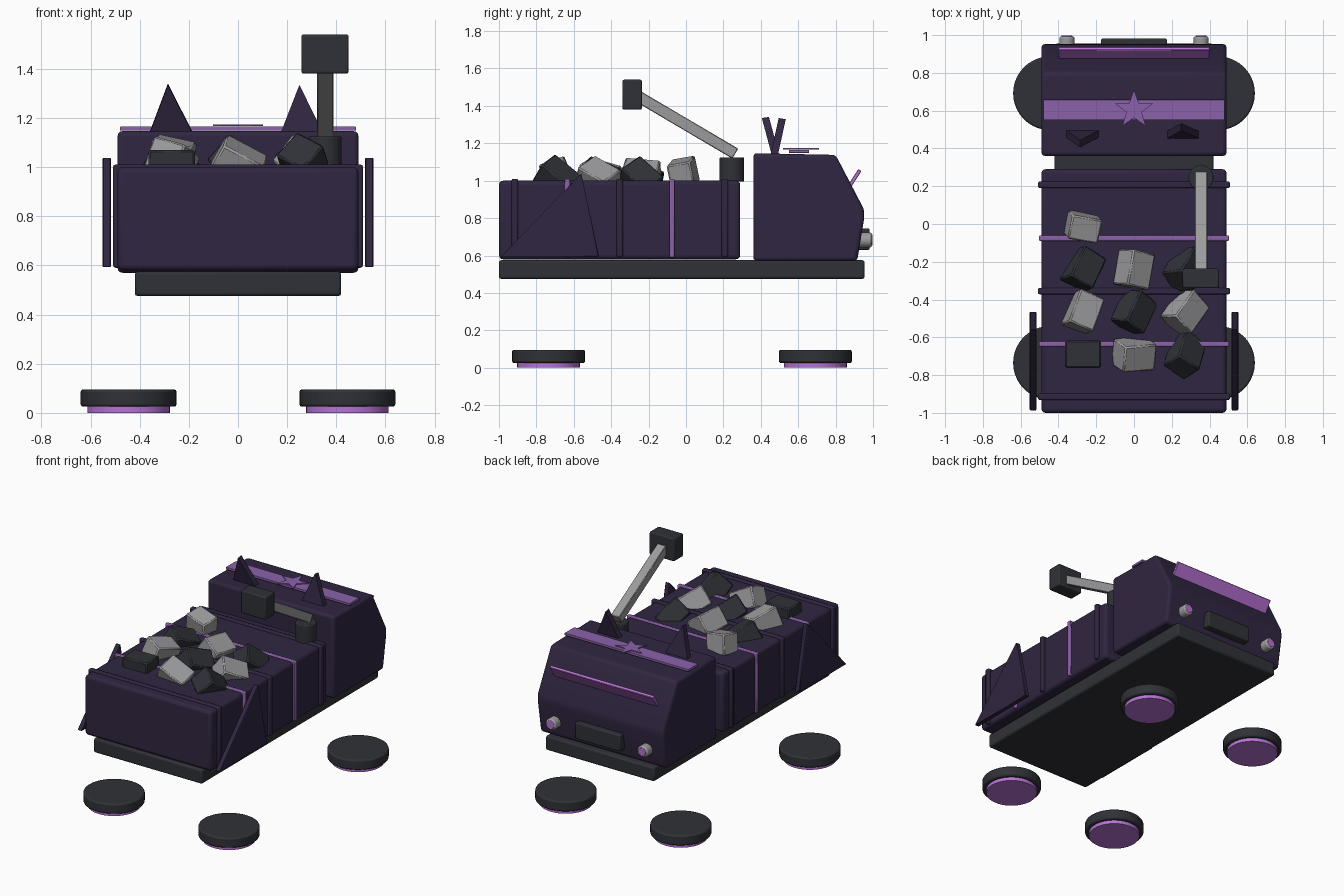
import bpy, bmesh, math
from mathutils import Vector, Matrix

if "Cube" in bpy.data.objects:
    bpy.data.objects.remove(bpy.data.objects["Cube"])


def material(name, rgb):
    m = bpy.data.materials.new(name)
    m.diffuse_color = (*rgb, 1)
    m.use_nodes = True
    m.node_tree.nodes["Principled BSDF"].inputs["Base Color"].default_value = m.diffuse_color
    return m


BODY = material("dark purple", (0.03, 0.019, 0.052))
DARK = material("charcoal", (0.029, 0.031, 0.038))
GREY = material("mid grey", (0.33, 0.33, 0.34))
TRIM = material("muted purple", (0.26, 0.12, 0.40))
GLOW = material("bright purple", (0.48, 0.17, 0.66))


def finish(name, bm, mat, bevel=0, segments=2, smooth=False):
    bmesh.ops.recalc_face_normals(bm, faces=bm.faces)
    me = bpy.data.meshes.new(name)
    bm.to_mesh(me)
    bm.free()
    me.materials.append(mat)
    ob = bpy.data.objects.new(name, me)
    bpy.context.collection.objects.link(ob)
    if bevel:
        mod = ob.modifiers.new("edge bevel", 'BEVEL')
        mod.width, mod.segments = bevel, segments
        mod.limit_method = 'ANGLE'
    if smooth:
        bpy.ops.object.select_all(action='DESELECT')
        ob.select_set(True)
        bpy.context.view_layer.objects.active = ob
        bpy.ops.object.shade_smooth_by_angle(angle=math.radians(35))
    return ob


def box(name, lo, hi, mat, bevel=0, segments=2):
    lo, hi = Vector(lo), Vector(hi)
    bm = bmesh.new()
    bmesh.ops.create_cube(bm, size=1, matrix=Matrix.Translation((lo + hi) / 2) @ Matrix.Diagonal((*(hi - lo), 1)))
    return finish(name, bm, mat, bevel, segments, bevel > 0)


def turned_box(name, loc, size, rot, mat, bevel=0):
    """Box with its rotation, in degrees, on the object."""
    h = Vector(size) / 2
    ob = box(name, -h, h, mat, bevel, 1)
    ob.location = loc
    ob.rotation_euler = [math.radians(a) for a in rot]
    return ob


def cylinder(name, loc, r, depth, mat, along_y=False, bevel=0):
    bm = bmesh.new()
    rot = Matrix.Rotation(math.pi / 2, 4, 'X') if along_y else Matrix()
    bmesh.ops.create_cone(bm, cap_ends=True, segments=40, radius1=r, radius2=r, depth=depth,
                          matrix=Matrix.Translation(loc) @ rot)
    return finish(name, bm, mat, bevel, 2, True)


def prism(name, pts, offset, mat, bevel=0, segments=2):
    """Extrude a flat outline along the offset."""
    bm = bmesh.new()
    face = bm.faces.new([bm.verts.new(p) for p in pts])
    ext = bmesh.ops.extrude_face_region(bm, geom=[face])
    bmesh.ops.translate(bm, vec=offset, verts=[v for v in ext["geom"] if isinstance(v, bmesh.types.BMVert)])
    return finish(name, bm, mat, bevel, segments, bevel > 0)


# Chassis and cargo bed
box("chassis", (-0.42, -1.0, 0.475), (0.42, 0.955, 0.575), DARK, 0.012)
box("cargo_bed", (-0.49, -1.0, 0.58), (0.49, 0.29, 1.0), BODY, 0.022, 3)

# Cab
profile = [(0.36, 0.57), (0.36, 1.147), (0.80, 1.138), (0.95, 0.85), (0.953, 0.80), (0.915, 0.57)]
prism("cab", [(-0.49, y, z) for y, z in profile], (0.98, 0, 0), BODY, 0.02, 3)

# Ribs and light bands wrapped round the bed
for i, y in enumerate((-0.915, -0.355, 0.208)):
    box(f"bed_rib_{i}", (-0.508, y - 0.017, 0.592), (0.508, y + 0.017, 1.01), BODY, 0.008)
for i, y in enumerate((-0.635, -0.075)):
    box(f"bed_band_{i}", (-0.504, y - 0.014, 0.59), (0.504, y + 0.014, 1.008), TRIM, 0.006)

# Side fins
for side in (-1, 1):
    prism("side_fin", [(side * 0.516, y, z) for y, z in ((-0.99, 0.593), (-0.56, 1.04), (-0.465, 0.593))],
          (side * 0.036, 0, 0), BODY, 0.004, 1)

# Hover wheels with glowing undersides
for x in (-0.445, 0.445):
    for y in (-0.735, 0.692):
        cylinder("hover_wheel", (x, y, 0.0605), 0.195, 0.071, DARK, bevel=0.01)
        cylinder("hover_glow", (x, y, 0.0175), 0.168, 0.035, GLOW)

# Roof stripe and star
box("roof_stripe", (-0.48, 0.55, 1.148), (0.48, 0.658, 1.165), TRIM, 0.003)
star = []
for k in range(10):
    r = 0.043 if k % 2 else 0.106
    a = math.pi / 2 + k * math.pi / 5
    star.append((r * math.cos(a), 0.605 + r * math.sin(a), 1.167))
prism("roof_star", star, (0, 0, 0.007), TRIM)

# Roof ears, one leaning back and one forward
for x, apex_x, lean in ((-0.272, -0.285, -0.055), (0.26, 0.25, 0.045)):
    pts = [(x - 0.09, 0.455 - lean * 0.1, 1.13), (x + 0.09, 0.455 - lean * 0.1, 1.13),
           (apex_x, 0.455 + lean * 0.9, 1.335)]
    prism("roof_ear", pts, (0, 0.038, 0.006 if lean < 0 else -0.006), BODY)

# Windscreen visor standing off the slope
turned_box("windscreen_visor", (0, 0.878, 0.977), (0.80, 0.02, 0.19), (-33, 0, 0), GLOW, 0.003)

# Grille and headlights
box("grille", (-0.175, 0.92, 0.63), (0.175, 0.982, 0.745), DARK, 0.008)
for x in (-0.355, 0.355):
    cylinder("headlight_housing", (x, 0.955, 0.683), 0.04, 0.076, GREY, True, 0.01)
    cylinder("headlight_lens", (x, 0.985, 0.683), 0.029, 0.026, GLOW, True, 0.004)

# Crane: base, arm and head
cylinder("crane_base", (0.355, 0.245, 1.06), 0.066, 0.13, DARK, bevel=0.006)
turned_box("crane_arm", (0.355, 0.005, 1.297), (0.066, 0.60, 0.062), (-30.5, 0, 0), GREY, 0.004)
box("crane_head", (0.258, -0.34, 1.38), (0.45, -0.236, 1.54), DARK, 0.008)

# Cargo lumps: rotation in degrees and height of each
turns = [(0, 0, 0, 1.0), (22, 28, 5, 1.01), (30, 38, 75, 1.01), (15, 15, 70, 1.02), (38, 20, 65, 1.01),
         (30, 25, 55, 1.01), (20, 22, 65, 1.0), (35, 5, 80, 1.02), (38, 38, 60, 1.0), (10, 12, -10, 1.04)]
for i, (rx, ry, rz, z) in enumerate(turns):
    x = (i % 3 - 1) * 0.27
    y = -0.69 + (i // 3) * 0.225
    size = (0.165, 0.13, 0.14) if i == 9 else (0.19, 0.145, 0.14)
    turned_box(f"cargo_lump_{i}", (x, y, z), size, (rx, ry, rz), GREY if i % 2 else DARK, 0.008)
